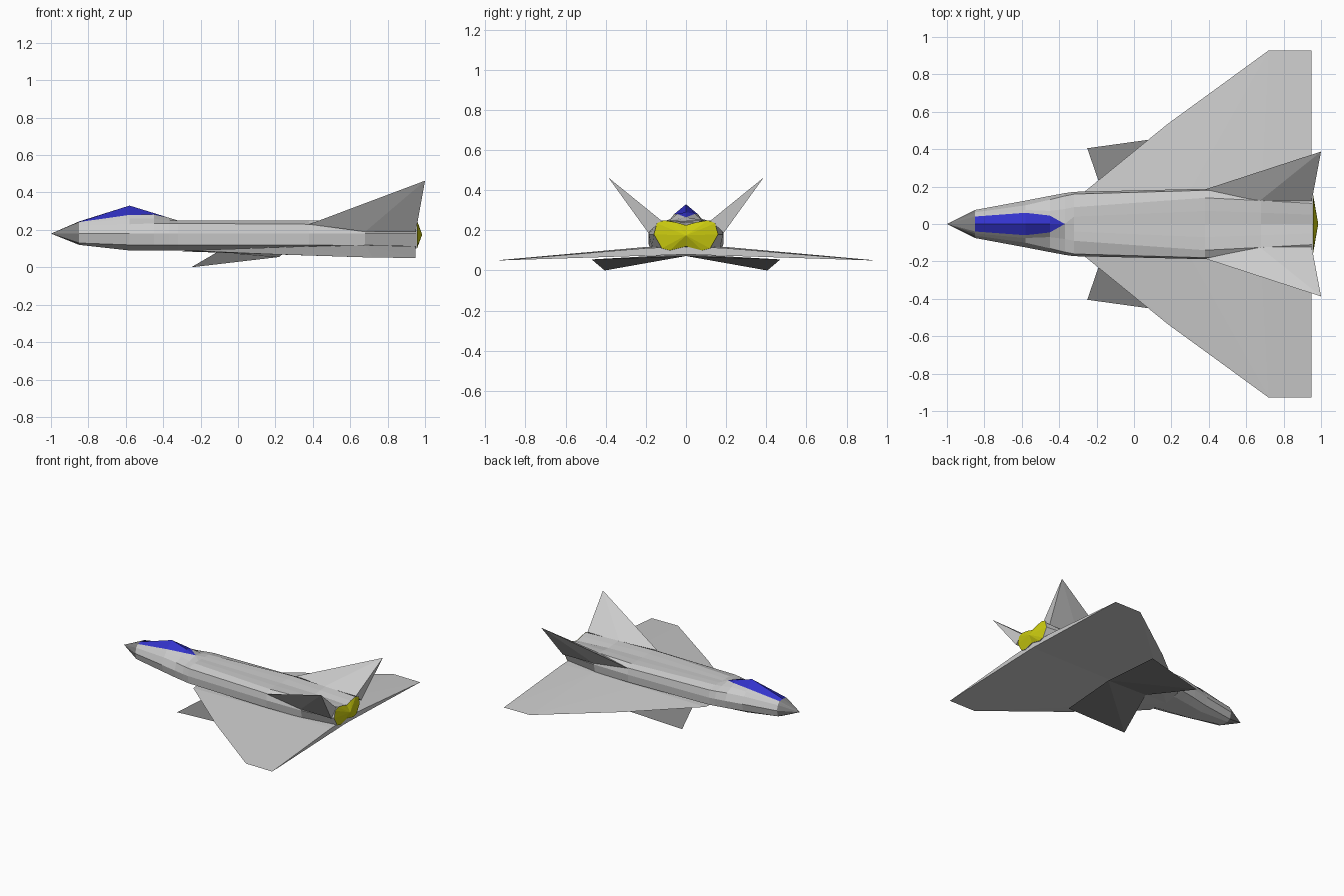
import bpy, bmesh

cube = bpy.data.objects.get("Cube")
if cube:
    bpy.data.objects.remove(cube)


def material(name, rgb):
    m = bpy.data.materials.new(name)
    m.use_nodes = True
    m.diffuse_color = (*rgb, 1)
    m.node_tree.nodes["Principled BSDF"].inputs["Base Color"].default_value = (*rgb, 1)
    return m


GREY = material("light grey", (0.6, 0.6, 0.6))
DARK = material("dark grey", (0.23, 0.23, 0.23))
BLUE = material("canopy blue", (0.033, 0.033, 0.6))
YELLOW = material("exhaust yellow", (0.6, 0.6, 0.005))


def finish(bm, name, *mats):
    bmesh.ops.remove_doubles(bm, verts=bm.verts, dist=0.0005)
    bmesh.ops.recalc_face_normals(bm, faces=bm.faces)
    mesh = bpy.data.meshes.new(name)
    bm.to_mesh(mesh)
    bm.free()
    for m in mats:
        mesh.materials.append(m)
    obj = bpy.data.objects.new(name, mesh)
    bpy.context.collection.objects.link(obj)
    return obj


def hull_pair(name, mat, points):
    """Convex solid on one side, and its twin across the centre plane."""
    for side, sign in (("back", 1), ("front", -1)):
        bm = bmesh.new()
        verts = [bm.verts.new((x, sign * y, z)) for x, y, z in points]
        res = bmesh.ops.convex_hull(bm, input=verts)
        loose = [v for v in bm.verts if not v.link_faces]
        bmesh.ops.delete(bm, geom=loose, context="VERTS")
        finish(bm, f"{name}_{side}", mat)


def ring(bm, x, half):
    """Full cross-section from a half profile running top to bottom."""
    pts = half + [(-y, z) for y, z in reversed(half[1:-1])]
    return [bm.verts.new((x, y, z)) for y, z in pts]


# Fuselage half sections: spine, canopy edge, shoulder, sides, keel
TAIL = [(0, .225), (.05, .24), (.11, .25), (.145, .235), (.16, .18), (.12, .11), (.08, .1), (0, .12)]
SECTIONS = [
    (-.85, [(0, .245), (.04, .242), (.05, .235), (.062, .22), (.075, .18), (.06, .13), (.03, .12), (0, .12)]),
    (-.58, [(0, .33), (.06, .28), (.075, .26), (.1, .23), (.125, .18), (.11, .12), (.06, .09), (0, .09)]),
    (-.45, [(0, .29), (.045, .282), (.07, .26), (.13, .235), (.15, .18), (.14, .12), (.08, .09), (0, .09)]),
    (-.37, [(0, .265), (0, .265), (.08, .25), (.15, .235), (.165, .18), (.155, .12), (.09, .09), (0, .09)]),
    (-.32, [(0, .25), (.04, .25), (.09, .25), (.16, .235), (.172, .18), (.165, .12), (.1, .09), (0, .09)]),
    (.38, [(0, .245), (.07, .25), (.14, .25), (.18, .23), (.188, .18), (.185, .12), (.1, .09), (0, .09)]),
    (.68, [(0, .24), (.06, .245), (.125, .25), (.17, .215), (.185, .18), (.17, .115), (.1, .1), (0, .1)]),
    (.955, TAIL),
]
bm = bmesh.new()
rings = [ring(bm, x, half) for x, half in SECTIONS]
tip = bm.verts.new((-1, 0, .18))
n = len(rings[0])
for i in range(n):
    j = (i + 1) % n
    bm.faces.new((tip, rings[0][i], rings[0][j])).material_index = 1
    for k in range(len(rings) - 1):
        face = bm.faces.new((rings[k][i], rings[k + 1][i], rings[k + 1][j], rings[k][j]))
        # Canopy glass: the strips on either side of the spine, forward part
        if i in (0, n - 1) and k < 3:
            face.material_index = 2
bm.faces.new(rings[-1])
finish(bm, "fuselage", GREY, DARK, BLUE)

# Exhaust: shallow faceted cap on the tail
bm = bmesh.new()
rim = ring(bm, .957, TAIL)
peak = bm.verts.new((.985, 0, .175))
for i in range(n):
    bm.faces.new((peak, rim[i], rim[(i + 1) % n]))
finish(bm, "exhaust", YELLOW)

# Main delta wings, thick at the root and thin at the tip
hull_pair("wing", GREY, [
    (-.3, 0, .085), (-.28, .16, .09), (.18, .535, .07), (.72, .928, .052),
    (.95, .928, .05), (.95, 0, .08), (.95, .19, .112), (.68, .19, .118),
    (.95, 0, .118), (.3, .18, .11)])

# Lower foreplanes that droop beneath the wing
hull_pair("foreplane", DARK, [
    (-.11, 0, .082), (-.25, .405, 0), (.22, .47, .055), (.24, 0, .072)])

# Canted tail fins with wedge-shaped roots
hull_pair("tail_fin", GREY, [
    (.38, .185, .23), (.67, .122, .248), (.95, .122, .248),
    (.68, .188, .19), (.95, .188, .188), (1, .387, .463)])
